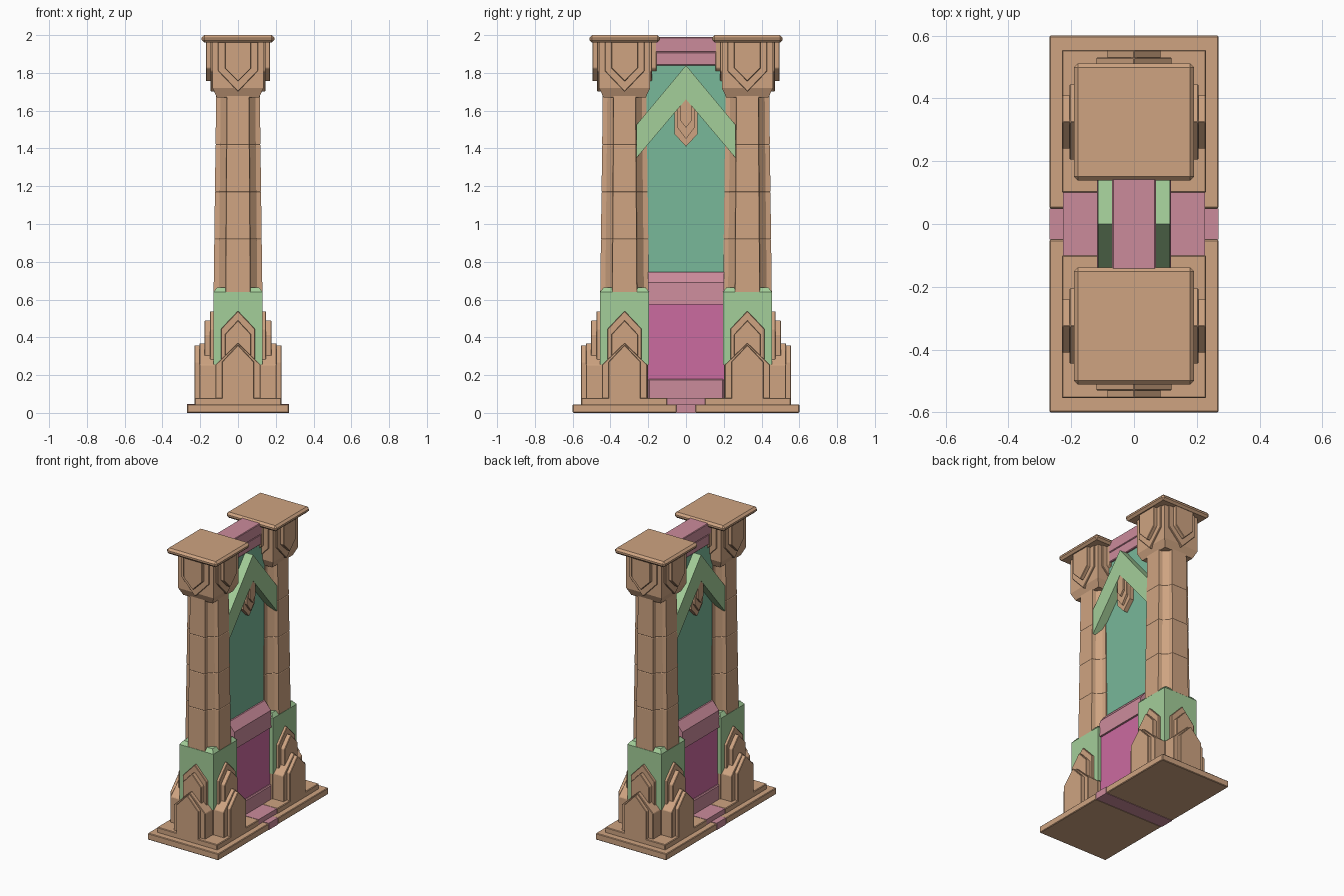
import bpy
import bmesh
from math import pi
from mathutils import Matrix, Vector

cube = bpy.data.objects.get("Cube")
if cube:
    bpy.data.objects.remove(cube, do_unlink=True)


def material(name, r, g, b):
    m = bpy.data.materials.new(name)
    m.use_nodes = True
    m.diffuse_color = (r, g, b, 1)
    node = next(n for n in m.node_tree.nodes if n.type == "BSDF_PRINCIPLED")
    node.inputs["Base Color"].default_value = (r, g, b, 1)
    node.inputs["Roughness"].default_value = 0.9
    return m


SAND = material("sandstone", 0.62, 0.37, 0.22)
GREEN = material("light_green", 0.37, 0.62, 0.32)
TEAL = material("teal", 0.19, 0.48, 0.32)
PINK = material("dusty_pink", 0.60, 0.26, 0.33)
MAGENTA = material("magenta", 0.60, 0.145, 0.35)
PILLAR_Y = 0.325


def finish(name, bm, mat, bevel=0):
    bmesh.ops.recalc_face_normals(bm, faces=bm.faces)
    mesh = bpy.data.meshes.new(name)
    bm.to_mesh(mesh)
    bm.free()
    mesh.materials.append(mat)
    ob = bpy.data.objects.new(name, mesh)
    bpy.context.scene.collection.objects.link(ob)
    if bevel:
        mod = ob.modifiers.new("worn_edges", "BEVEL")
        mod.width = bevel
        mod.segments = 1
    return ob


def box(name, x, y, z, mat, bevel=0):
    """Box from three (low, high) ranges."""
    bm = bmesh.new()
    bmesh.ops.create_cube(bm, size=1)
    for v in bm.verts:
        v.co = Vector([(r[0] + r[1]) / 2 + c * (r[1] - r[0])
                       for c, r in zip(v.co, (x, y, z))])
    return finish(name, bm, mat, bevel)


def plate(name, profile, near, far, mat, turn=0, cy=0, bevel=0):
    """Extrude a (sideways, height) profile outwards along +x, then turn it about z."""
    bm = bmesh.new()
    face = bm.faces.new([bm.verts.new((near, u, z)) for u, z in profile])
    ext = bmesh.ops.extrude_face_region(bm, geom=[face])["geom"]
    for v in ext:
        if isinstance(v, bmesh.types.BMVert):
            v.co.x = far
    bm.transform(Matrix.Translation((0, cy, 0)) @ Matrix.Rotation(turn, 4, "Z"))
    return finish(name, bm, mat, bevel)


def loft(name, section, rings, cy, mat):
    """Stack scaled copies of a section; rings are (height, scale)."""
    bm = bmesh.new()
    loops = [[bm.verts.new((x * s, cy + y * s, z)) for x, y in section] for z, s in rings]
    n = len(section)
    for a, b in zip(loops, loops[1:]):
        for i in range(n):
            bm.faces.new((a[i], a[(i + 1) % n], b[(i + 1) % n], b[i]))
    bm.faces.new(loops[0])
    bm.faces.new(loops[-1])
    return finish(name, bm, mat)


def gable(half, base, eaves, apex):
    return [(-half, base), (half, base), (half, eaves), (0, apex), (-half, eaves)]


SQUARE = [(-1, -1), (1, -1), (1, 1), (-1, 1)]

# Cross-shaped shaft section with chamfered inner corners
shaft_section = []
for k in range(4):
    rot = Matrix.Rotation(k * pi / 2, 2)
    for p in ((0.12, -0.06), (0.12, 0.06), (0.095, 0.065), (0.065, 0.095)):
        shaft_section.append(tuple(rot @ Vector(p)))

# Shaft rings: gentle taper with narrow joints between the drums
shaft_rings = [(0.6, 1.08)]
for joint in (0.92, 1.17, 1.42):
    s = 1.08 - 0.12 * (joint - 0.6) / 1.1
    shaft_rings += [(joint - 0.004, s), (joint, s - 0.02), (joint + 0.004, s)]
shaft_rings.append((1.72, 0.96))

# Layered gables round the foot: half width, eaves, apex, reach
FOOT = ((0.12, 0.255, 0.37, 0.205), (0.085, 0.27, 0.36, 0.23),
        (0.07, 0.415, 0.49, 0.178), (0.09, 0.445, 0.54, 0.148))
# Layered shields round the capital: half width, eaves, tip, reach
SHIELDS = ((0.105, 1.81, 1.70, 0.145), (0.07, 1.825, 1.755, 0.17))

for side, tag in ((-1, "front"), (1, "back")):
    cy = side * PILLAR_Y

    # Stepped base
    ends = sorted((side * 0.05, side * 0.6))
    box(tag + "_base_slab", (-0.27, 0.27), ends, (0, 0.045), SAND, 0.004)
    ends = sorted((side * 0.1, side * 0.555))
    box(tag + "_base_step", (-0.23, 0.23), ends, (0.04, 0.08), SAND, 0.004)

    # Pillar foot, collar and shaft
    loft(tag + "_foot_core", SQUARE, [(0.07, 0.125), (0.28, 0.125)], cy, SAND)
    loft(tag + "_green_collar", SQUARE, [(0.255, 0.13), (0.64, 0.13), (0.665, 0.11)], cy, GREEN)
    loft(tag + "_shaft", shaft_section, shaft_rings, cy, SAND)

    # Foot gables on the three open faces
    for turn, face in ((0, "left"), (pi, "right"), (side * pi / 2, "end")):
        for i, (half, eaves, apex, reach) in enumerate(FOOT):
            plate(f"{tag}_{face}_foot_gable_{i + 1}", gable(half, 0.07, eaves, apex),
                  0.1, reach, SAND, turn, cy, 0.003)

    # Capital with shields on all four faces
    loft(tag + "_capital_core", SQUARE,
         [(1.67, 0.112), (1.72, 0.135), (1.97, 0.135)], cy, SAND)
    for k in range(4):
        for i, (half, eaves, tip, reach) in enumerate(SHIELDS):
            plate(f"{tag}_capital_shield_{k + 1}_{i + 1}", gable(half, 1.97, eaves, tip),
                  0.1, reach, SAND, k * pi / 2, cy, 0.003)
    box(tag + "_capital_slab", (-0.192, 0.192), (cy - 0.187, cy + 0.187),
        (1.96, 2.0), SAND, 0.014)

# Pink threshold across the base
box("threshold_slab", (-0.27, 0.27), (-0.05, 0.05), (0, 0.047), PINK)
box("threshold_step", (-0.227, 0.227), (-0.1, 0.1), (0.04, 0.08), PINK)

# Wall between the pillars
box("wall_plinth", (-0.118, 0.118), (-0.2, 0.2), (0.07, 0.18), PINK, 0.006)
box("wall_panel", (-0.105, 0.105), (-0.2, 0.2), (0.17, 0.58), MAGENTA)
sill = [(-0.118, 0.575), (0.118, 0.575), (0.112, 0.69), (0.065, 0.745),
        (-0.065, 0.745), (-0.112, 0.69)]
plate("wall_sill", sill, -0.2, 0.2, PINK, pi / 2)
box("window_pane", (-0.055, 0.055), (-0.225, 0.225), (0.74, 1.845), TEAL)

# Lintel in two courses
box("lintel_lower", (-0.068, 0.068), (-0.22, 0.22), (1.84, 1.91), PINK, 0.004)
box("lintel_upper", (-0.07, 0.07), (-0.22, 0.22), (1.91, 1.99), PINK, 0.004)

# Chevron brace and layered pendant on both faces
chevron = [(0, 1.84), (0.262, 1.525), (0.262, 1.35), (0, 1.66), (-0.262, 1.35), (-0.262, 1.525)]
PENDANT = ((0.06, 1.475, 1.41, 0.085), (0.045, 1.51, 1.45, 0.1), (0.028, 1.545, 1.51, 0.113))
for turn, face in ((0, "left"), (pi, "right")):
    plate(face + "_chevron", chevron, 0.05, 0.115, GREEN, turn)
    for i, (half, eaves, tip, reach) in enumerate(PENDANT):
        shape = [(0, tip), (half, eaves), (half, 1.665 - half * 1.15), (0, 1.665),
                 (-half, 1.665 - half * 1.15), (-half, eaves)]
        plate(f"{face}_pendant_{i + 1}", shape, 0.05, reach, SAND, turn)
